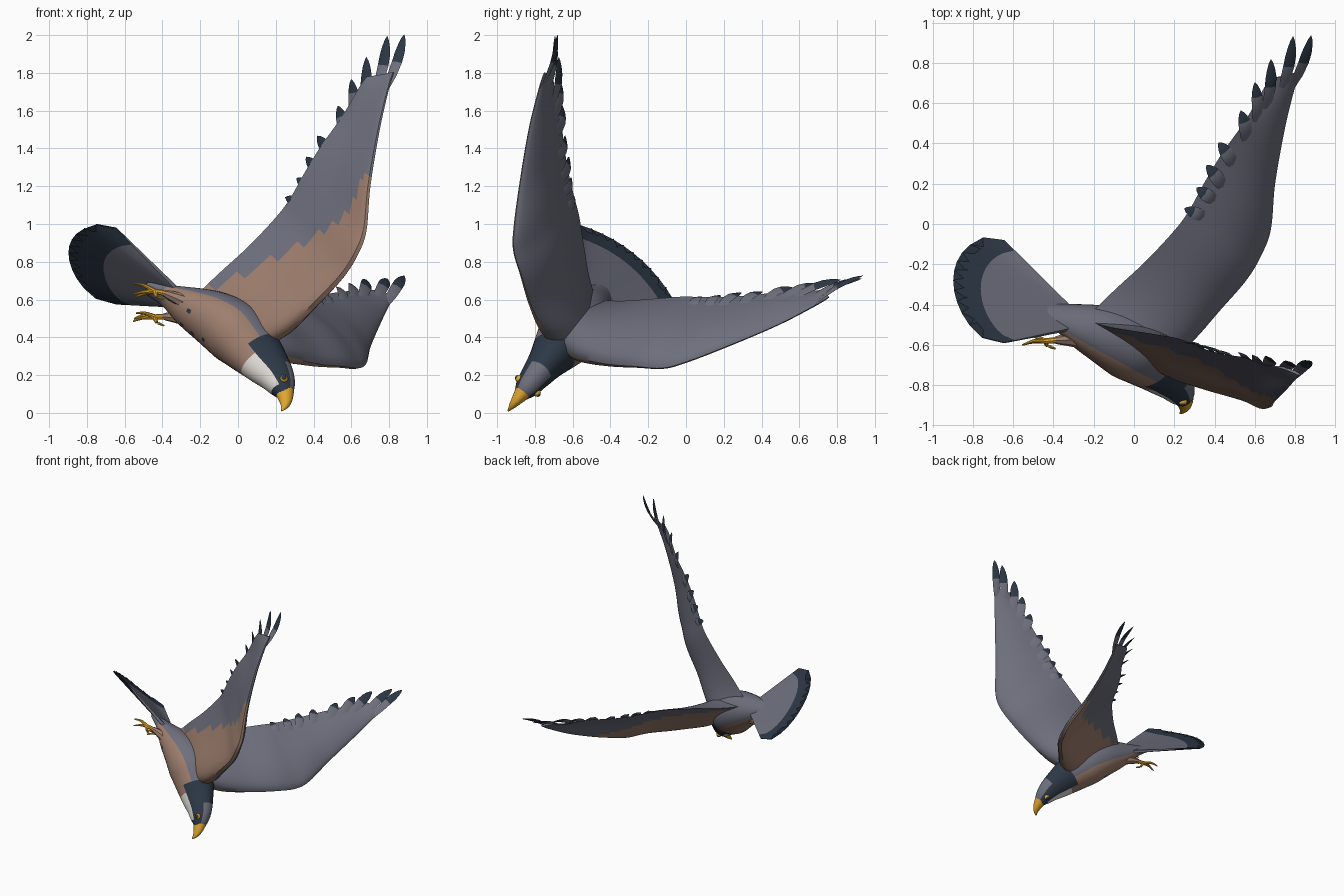
import bpy, bmesh, math, random
from mathutils import Vector, Matrix

random.seed(4)
cube = bpy.data.objects.get("Cube")
if cube:
    bpy.data.objects.remove(cube)

# Local frame: x and y lie in the bird's symmetry plane, z points across the span
POSE = Matrix(((1, 0, 0, 0), (0, .62, -.785, -.585), (0, .785, .62, .462), (0, 0, 0, 1)))


def material(name, rgb):
    m = bpy.data.materials.new(name)
    m.use_nodes = True
    m.diffuse_color = (*rgb, 1)
    m.node_tree.nodes["Principled BSDF"].inputs["Base Color"].default_value = (*rgb, 1)
    return m


MATS = [material("slate grey", (.155, .16, .205)), material("dark navy", (.026, .04, .062)),
        material("warm brown", (.34, .21, .155)), material("cream white", (.73, .70, .66)),
        material("yellow", (.75, .38, .03))]
GREY, NAVY, BROWN, WHITE, YELLOW = range(5)


def smooth(pts, sub):
    """Catmull-Rom resampling of a list of tuples."""
    out = []
    for i in range(len(pts) - 1):
        a, b, c, d = (Vector(pts[min(max(i + k, 0), len(pts) - 1)]) for k in (-1, 0, 1, 2))
        for s in range(sub):
            t = s / sub
            out.append(b + (c - a) * (t / 2) + (2 * a - 5 * b + 4 * c - d) * (t * t / 2)
                       + (3 * b - a - 3 * c + d) * (t ** 3 / 2))
    return out + [Vector(pts[-1])]


def loft(name, rings, paint, mirror=False, angle=40):
    """Skin closed rings; paint(i, j) gives the colour of each face."""
    bm = bmesh.new()
    rows = [[bm.verts.new(p) for p in ring] for ring in rings]
    n = len(rows[0])
    for i in range(len(rows) - 1):
        for j in range(n):
            k = (j + 1) % n
            f = bm.faces.new((rows[i][j], rows[i][k], rows[i + 1][k], rows[i + 1][j]))
            f.material_index = paint(i, j)
    for i, row in ((0, rows[0]), (len(rows) - 2, rows[-1])):
        bm.faces.new(row).material_index = paint(i, 0)
    bmesh.ops.recalc_face_normals(bm, faces=bm.faces)
    me = bpy.data.meshes.new(name)
    bm.to_mesh(me)
    bm.free()
    for m in MATS:
        me.materials.append(m)
    me.shade_smooth()
    me.set_sharp_from_angle(angle=math.radians(angle))
    ob = bpy.data.objects.new(name, me)
    bpy.context.collection.objects.link(ob)
    ob.matrix_world = POSE
    if mirror:
        mod = ob.modifiers.new("Mirror", 'MIRROR')
        mod.use_axis = (False, False, True)
        mod.use_mirror_merge = False
    return ob


def oval_rings(stations, n):
    """Elliptical rings from (x, y, half depth, half width); angle 0 is the belly."""
    rings = []
    for i, p in enumerate(stations):
        fwd = stations[max(i - 1, 0)] - stations[min(i + 1, len(stations) - 1)]
        up = Vector((-fwd[1], fwd[0], 0)).normalized()
        ring = []
        for j in range(n):
            a = math.tau * j / n
            ring.append(Vector((p[0], p[1], 0)) - up * (p[2] * math.cos(a))
                        + Vector((0, 0, p[3] * math.sin(a))))
        rings.append(ring)
    return rings


# Body and head
SUB, SIDES = 6, 36
body = smooth([(.248, -.475, .035, .035), (.235, -.42, .07, .062), (.2, -.34, .1, .08),
               (.14, -.25, .13, .1), (.07, -.15, .155, .135), (-.01, -.05, .17, .165),
               (-.12, .04, .15, .155), (-.25, .12, .11, .12), (-.38, .2, .05, .075),
               (-.48, .25, .02, .05)], SUB)


def paint_body(i, j):
    st, belly = (i + .5) / SUB, math.cos(math.tau * (j + .5) / SIDES)
    if st < 3.6 and belly < .4:
        return GREY if belly < -.6 and st < 2.2 else NAVY
    if st < 3.2:
        return WHITE if st > .9 else NAVY
    if belly > -.25 and st < 8:
        return NAVY if 5 < st < 7.5 and random.random() < .025 else BROWN
    return GREY


loft("body", oval_rings(body, SIDES), paint_body)

# Hooked beak
beak = smooth([(.247, -.45, .05, .045), (.252, -.5, .037, .03), (.247, -.54, .022, .018),
               (.23, -.575, .004, .004)], 4)
loft("beak", oval_rings(beak, 16), lambda i, j: YELLOW)


def ball(name, centre, r, colour):
    rings = [[Vector(centre) + r * Vector((math.sin(b) * math.cos(a), math.sin(b) * math.sin(a),
              math.cos(b))) for a in (math.tau * k / 12 for k in range(12))]
             for b in (math.pi * (q + .1) / 8.2 for q in range(9))]
    loft(name, rings, lambda i, j: colour, True)


# Eyes
ball("eye_ring", (.243, -.405, .058), .022, YELLOW)
ball("pupil", (.243, -.407, .067), .016, NAVY)

# Wings: matched leading and trailing edge points with half thickness
WSUB, K = 6, 12
lead = smooth([(.16, -.14, 0), (.28, -.127, .11), (.42, -.061, .252), (.56, .026, .384),
               (.64, .103, .496), (.68, .197, .57), (.70, .396, .69), (.75, .663, .837),
               (.8, .87, .93), (.825, .95, .96)], WSUB)
trail = smooth([(-.2, .2, .04), (-.1, .26, .12), (.06, .36, .23), (.21, .47, .35),
                (.28, .53, .43), (.35, .61, .53), (.44, .71, .64), (.55, .82, .75),
                (.64, .92, .87), (.68, .96, .91)], WSUB)
thick = smooth([(t, 0) for t in (.09, .08, .055, .042, .034, .027, .02, .014, .009, .005)], WSUB)


def wing_normal(i):
    a, b = max(i - 1, 0), min(i + 1, len(lead) - 1)
    span = lead[b] + trail[b] - lead[a] - trail[a]
    return (trail[i] - lead[i]).cross(span).normalized()


def wing_point(i, f, side=0):
    chord = trail[i] - lead[i]
    rise = .06 * chord.length * math.sin(math.pi * f)
    rise += side * (thick[i][0] * math.sin(math.pi * math.sqrt(f)) + .002)
    return lead[i] + chord * f + wing_normal(i) * rise


def paint_wing(i, j):
    st = (i + .5) / WSUB
    f = ((2 * K - j - .5) / K) ** 1.5
    return BROWN if j >= K and st < 6.2 and f < 1 - .14 * st else GREY


fracs = [(k / K) ** 1.5 for k in range(K + 1)]
wing_rings = [[wing_point(i, f, 1) for f in fracs] + [wing_point(i, f, -1) for f in fracs[-2:0:-1]]
              for i in range(len(lead))]
loft("wing", wing_rings, paint_wing, True)

# Flight feathers: root station, root chord fraction, width, tip
feathers = [(8, .1, .03, (.88, 1.15, 1.03)), (7.8, .42, .032, (.79, 1.135, 1.035)),
            (7.4, .66, .034, (.68, 1.06, .95)), (7, .76, .034, (.6, .97, .875)),
            (6.5, .77, .036, (.53, .87, .775)), (5.8, .77, .036, (.42, .755, .665)),
            (5.2, .78, .036, (.36, .68, .58)), (4.6, .8, .034, (.31, .6, .5)),
            (4, .82, .032, (.25, .53, .425))]
outline = ((0, .6), (.25, .9), (.5, 1), (.68, .95), (.82, .72), (.93, .4), (1, .04))
for num, (st, f, width, tip) in enumerate(feathers):
    i = round(st * WSUB)
    root, tip = wing_point(i, f), Vector(tip)
    axis = (tip - root).normalized()
    up = wing_normal(i)
    side = axis.cross(up).normalized()
    rings = []
    for t, w in outline:
        c = root.lerp(tip, t) + up * (.02 * math.sin(math.pi * t))
        rings.append([c + side * (width * w), c + up * (.007 * w),
                      c - side * (width * w), c - up * (.007 * w)])
    dark_from = 2 if num < 3 else 3
    loft(f"flight_feather_{num + 1}", rings,
         lambda i, j, d=dark_from: NAVY if i >= d else GREY, True)

# Fanned tail with a notched dark rim
M = 22
REACH = (0, .2, .4, .6, .72, .82, .92, 1)


def tail_point(r, k, side):
    u = 2 * k / M - 1
    root = Vector((-.33, .195, u * .08))
    end = Vector((-.665 - .215 * (1 - u * u) ** .6, .415 + .07 * (1 - u * u), .34 * u))
    reach = r * (1.03 if k % 2 else .94) if r == 1 else r * .96
    return root.lerp(end, reach) + Vector((.4, .9, 0)) * (side * (.012 - .009 * r))


tail_rings = [[tail_point(r, k, 1) for k in range(M + 1)]
              + [tail_point(r, k, -1) for k in range(M, -1, -1)] for r in REACH]
loft("tail", tail_rings, lambda i, j: NAVY if i >= (5 if j <= M else 4) else GREY)


def tube(name, pts, r0, r1, colour):
    path = smooth(pts, 4)
    rings = []
    for i, p in enumerate(path):
        d = path[min(i + 1, len(path) - 1)] - path[max(i - 1, 0)]
        a = d.orthogonal().normalized()
        b = d.normalized().cross(a)
        r = r0 + (r1 - r0) * i / (len(path) - 1)
        rings.append([p + (a * math.cos(q) + b * math.sin(q)) * r
                      for q in (math.tau * k / 8 for k in range(8))])
    loft(name, rings, lambda i, j: colour, True)


# Legs and toes
ankle = (-.44, .145, .11)
tube("thigh", [(-.24, .09, .06), (-.32, .12, .08), (-.39, .14, .1)], .05, .018, BROWN)
tube("leg", [(-.34, .13, .085), (-.39, .14, .1), ankle], .017, .014, YELLOW)
toes = [((-.5, .17, .13), (-.55, .165, .15)), ((-.5, .14, .11), (-.555, .12, .115)),
        ((-.49, .15, .085), (-.54, .14, .07)), ((-.43, .11, .11), (-.39, .09, .115))]
for num, (mid, end) in enumerate(toes):
    tube(f"toe_{num + 1}", [ankle, mid, end], .014, .004, YELLOW)
